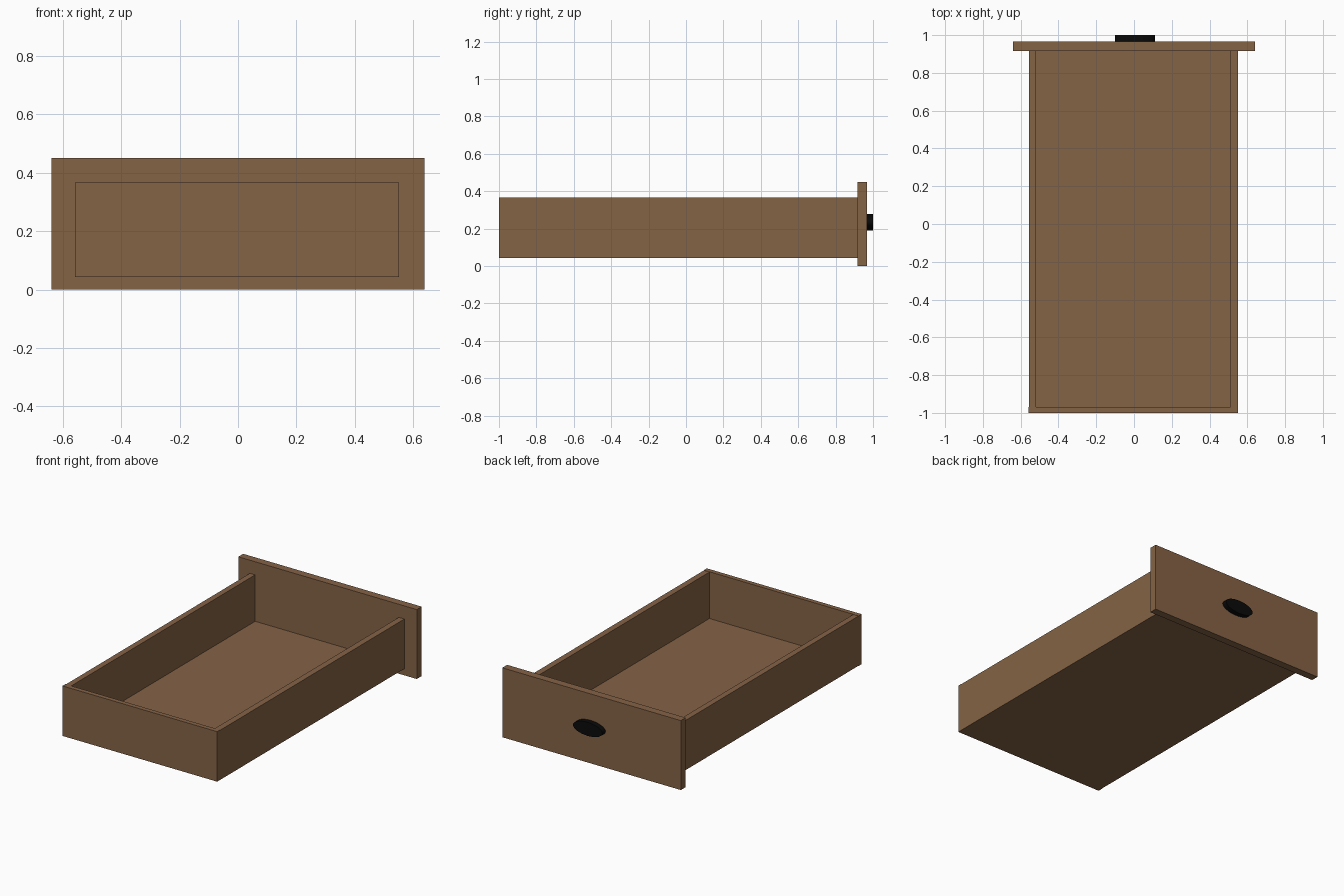
import bpy, math

if "Cube" in bpy.data.objects:
    bpy.data.objects.remove(bpy.data.objects["Cube"])


def material(name, rgb):
    m = bpy.data.materials.new(name)
    m.diffuse_color = (*rgb, 1)
    m.use_nodes = True
    m.node_tree.nodes["Principled BSDF"].inputs["Base Color"].default_value = m.diffuse_color
    return m


wood = material("brown wood", (0.235, 0.125, 0.061))
black = material("black", (0.003, 0.003, 0.003))


def box(name, x, y, z):
    """Box from (min, max) pairs on each axis."""
    bpy.ops.mesh.primitive_cube_add(size=1)
    o = bpy.context.object
    o.name = name
    for v in o.data.vertices:
        v.co = [(a + b) / 2 + c * (b - a) for c, (a, b) in zip(v.co, (x, y, z))]
    o.data.materials.append(wood)


# drawer front plate
box("front_panel", (-0.64, 0.64), (0.917, 0.967), (0, 0.45))
# tray
box("floor", (-0.519, 0.511), (-0.97, 0.917), (0.043, 0.064))
box("left_wall", (-0.557, -0.519), (-0.97, 0.917), (0.043, 0.365))
box("right_wall", (0.511, 0.551), (-0.97, 0.917), (0.043, 0.365))
box("back_wall", (-0.559, 0.551), (-1.0, -0.97), (0.043, 0.367))

# oval pull
bpy.ops.mesh.primitive_cylinder_add(vertices=32, radius=1, depth=1)
knob = bpy.context.object
knob.name = "oval_handle"
for v in knob.data.vertices:
    x, y, z = v.co
    v.co = (0.005 + x * 0.105, 0.983 + z * 0.034, 0.235 - y * 0.044)
knob.data.materials.append(black)
bpy.ops.object.shade_smooth_by_angle(angle=math.radians(30))
